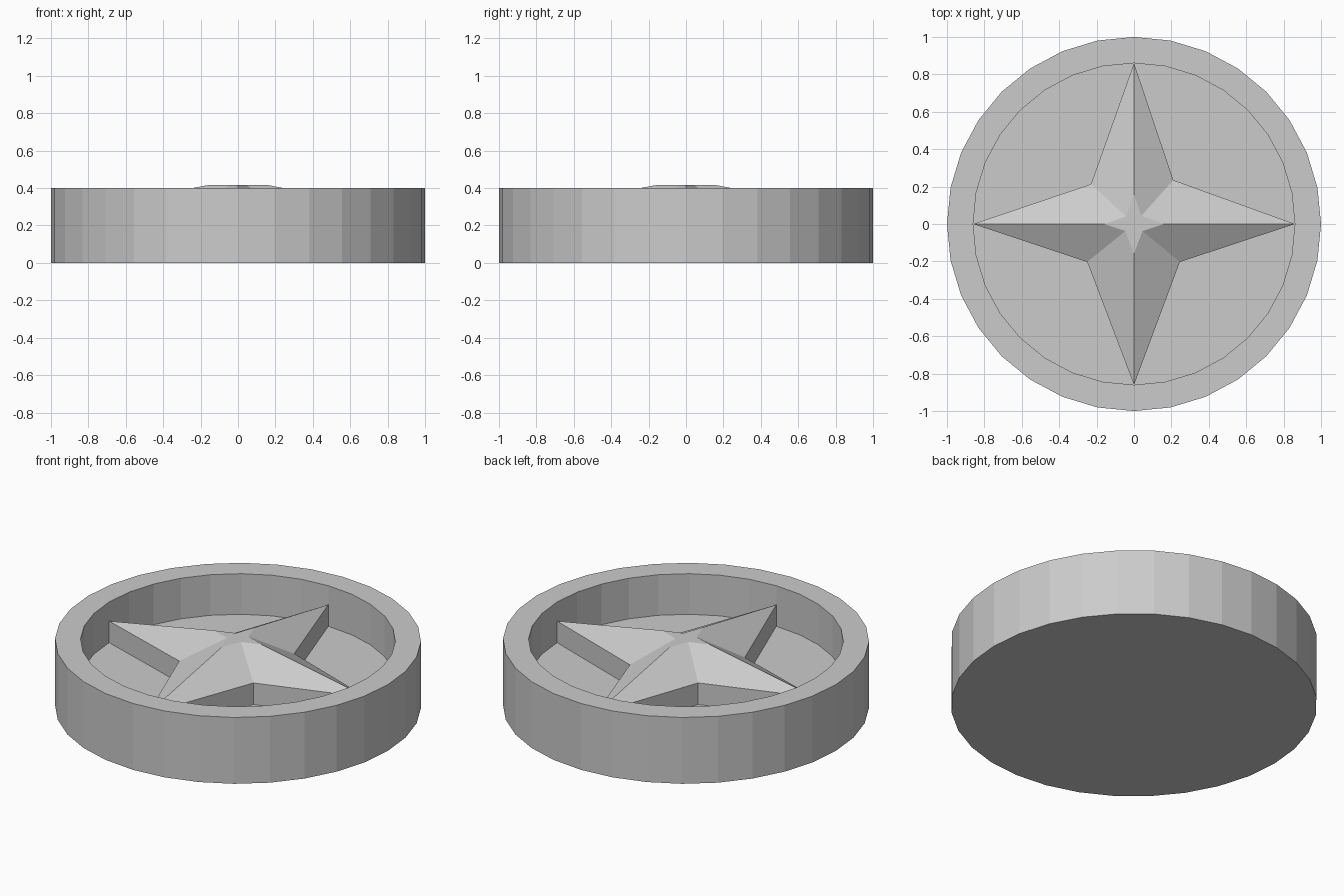
import bpy, bmesh
from math import sin, cos, pi

if "Cube" in bpy.data.objects:
    bpy.data.objects.remove(bpy.data.objects["Cube"])


def loft(name, rings):
    """Join equal-length rings of points with quads and cap both ends."""
    bm = bmesh.new()
    loops = [[bm.verts.new(p) for p in ring] for ring in rings]
    n = len(loops[0])
    for a, b in zip(loops, loops[1:]):
        for i in range(n):
            j = (i + 1) % n
            bm.faces.new((a[i], a[j], b[j], b[i]))
    bm.faces.new(loops[0][::-1])
    bm.faces.new(loops[-1])
    bmesh.ops.recalc_face_normals(bm, faces=bm.faces)
    mesh = bpy.data.meshes.new(name)
    bm.to_mesh(mesh)
    bm.free()
    obj = bpy.data.objects.new(name, mesh)
    bpy.context.collection.objects.link(obj)
    return obj


SIDES, FLOOR, RIM, INNER = 32, 0.155, 0.4, 0.86


def circle(r, z):
    return [(r * cos(2 * pi * i / SIDES), r * sin(2 * pi * i / SIDES), z)
            for i in range(SIDES)]


# Round dish: outer wall, rim, inner wall and recessed floor
loft("dish", [circle(1, 0), circle(1, RIM), circle(INNER, RIM), circle(INNER, FLOOR)])

# Four-pointed star: straight sides, sloped facets, small flat star on top
valleys = [(0.21, 0.235), (-0.23, 0.213), (-0.25, -0.203), (0.245, -0.203)]
outline = []
for i, valley in enumerate(valleys):
    outline.append((INNER * cos(i * pi / 2), INNER * sin(i * pi / 2)))
    outline.append(valley)


def star(scale, z):
    return [(x * scale, y * scale, z) for x, y in outline]


loft("star", [star(1, FLOOR - 0.01), star(1, 0.285), star(0.185, 0.416)])
